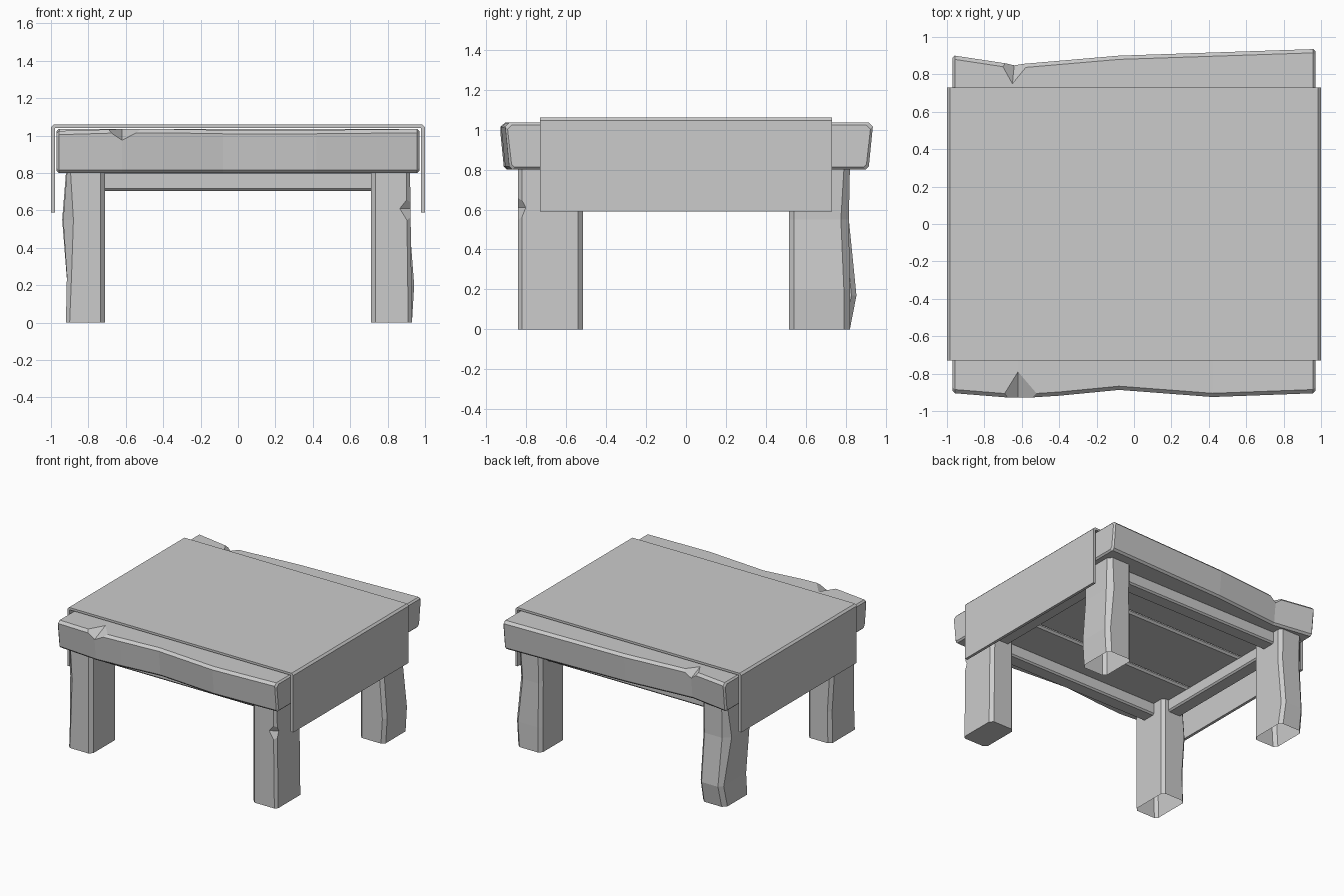
import bpy, bmesh
from mathutils import Vector

if "Cube" in bpy.data.objects:
    bpy.data.objects.remove(bpy.data.objects["Cube"])


def make(name, bm):
    bmesh.ops.recalc_face_normals(bm, faces=bm.faces)
    me = bpy.data.meshes.new(name)
    bm.to_mesh(me)
    bm.free()
    ob = bpy.data.objects.new(name, me)
    bpy.context.collection.objects.link(ob)
    return ob


def loft(name, rings):
    """Skin a list of equal-length point rings, with capped ends."""
    bm = bmesh.new()
    rows = [[bm.verts.new(p) for p in r] for r in rings]
    n = len(rows[0])
    for a, b in zip(rows, rows[1:]):
        for i in range(n):
            bm.faces.new((a[i], a[(i + 1) % n], b[(i + 1) % n], b[i]))
    bm.faces.new(rows[0])
    bm.faces.new(rows[-1])
    return make(name, bm)


def chamfered(a0, a1, b0, b1, c, k):
    """Rectangle outline; corner (a1, b1) has its own chamfer k."""
    return [(a0 + c, b0), (a1 - c, b0), (a1, b0 + c), (a1, b1 - k),
            (a1 - k, b1), (a0 + c, b1), (a0, b1 - c), (a0, b0 + c)]


def chip(ob, deep_a, deep_b, left, right):
    """Cut a wedge whose inner crease runs from deep_a to deep_b."""
    pts = [Vector(p) for p in (deep_a, deep_b, left, right)]
    mid = (pts[0] + pts[1]) / 2
    bm = bmesh.new()
    v = [bm.verts.new(mid + (p - mid) * 1.5) for p in pts]
    for f in ((0, 1, 2), (0, 1, 3), (0, 2, 3), (1, 2, 3)):
        bm.faces.new([v[i] for i in f])
    cutter = make(ob.name + "_chip_cutter", bm)
    cutter.hide_render = True
    cutter.hide_viewport = True
    cutter.display_type = 'WIRE'
    m = ob.modifiers.new("chip", 'BOOLEAN')
    m.operation = 'DIFFERENCE'
    m.solver = 'EXACT'
    m.object = cutter


def box(name, x0, x1, y0, y1, z0, z1, bevel=0.012):
    bm = bmesh.new()
    bmesh.ops.create_cube(bm, size=1)
    for v in bm.verts:
        v.co = ((x0 + x1) / 2 + v.co.x * (x1 - x0),
                (y0 + y1) / 2 + v.co.y * (y1 - y0),
                (z0 + z1) / 2 + v.co.z * (z1 - z0))
    bmesh.ops.bevel(bm, geom=bm.edges[:], offset=bevel, segments=1, affect='EDGES')
    return make(name, bm)


# Outer planks: stations are (x, outer edge y, top z)
def plank(name, side, stations, inner):
    rings = []
    last = len(stations) - 1
    for i, (x, edge, top) in enumerate(stations):
        s = 0.012 if i in (0, last) else 0
        out = chamfered(inner + s, edge - s, 0.80 + s, top - s, 0.015, 0.02)
        # the lower edge leans slightly inward
        rings.append([(x, side * (y - (0.02 if y > 0.6 and z < 0.9 else 0)), z)
                      for y, z in out])
    return loft(name, rings)


front = plank("front_plank", -1, [
    (-0.97, 0.905, 1.025), (-0.958, 0.905, 1.025), (-0.62, 0.932, 1.035),
    (-0.40, 0.918, 1.035), (-0.08, 0.887, 1.03), (0.42, 0.925, 1.03),
    (0.958, 0.905, 1.035), (0.97, 0.905, 1.035)], 0.30)
chip(front, (-0.62, -0.79, 1.035), (-0.62, -0.93, 0.975),
     (-0.71, -0.93, 1.035), (-0.50, -0.93, 1.035))

back = plank("back_plank", 1, [
    (-0.97, 0.90, 1.035), (-0.958, 0.90, 1.035), (-0.64, 0.852, 1.03),
    (-0.08, 0.90, 1.03), (0.958, 0.935, 1.035), (0.97, 0.935, 1.035)], 0.30)
chip(back, (-0.65, 0.75, 1.03), (-0.64, 0.855, 0.97),
     (-0.71, 0.86, 1.03), (-0.56, 0.86, 1.03))

# Middle plank hidden under the cloth
box("middle_plank", -0.97, 0.97, -0.285, 0.285, 0.80, 1.035, 0.015)


# Legs: stations are (z, outward x, outward y, outer corner chamfer)
def leg(name, sx, sy, stations):
    rings = [[(sx * x, sy * y, z) for x, y in
              chamfered(0.71, ox, 0.515, oy, 0.025, k)]
             for z, ox, oy, k in stations]
    return loft(name, rings)


leg("front_left_leg", -1, -1, [(0, 0.92, 0.84, 0.02), (0.25, 0.915, 0.84, 0.025),
                               (0.55, 0.935, 0.84, 0.055), (0.80, 0.915, 0.84, 0.02)])
right_leg = leg("front_right_leg", 1, -1, [(0, 0.93, 0.84, 0.02),
                                           (0.80, 0.92, 0.84, 0.02)])
chip(right_leg, (0.865, -0.84, 0.61), (0.925, -0.80, 0.61),
     (0.92, -0.84, 0.68), (0.92, -0.84, 0.52))
leg("back_left_leg", -1, 1, [(0, 0.92, 0.82, 0.03), (0.17, 0.91, 0.853, 0.03),
                             (0.55, 0.94, 0.815, 0.05), (0.80, 0.92, 0.82, 0.03)])
leg("back_right_leg", 1, 1, [(0, 0.93, 0.82, 0.03), (0.20, 0.942, 0.82, 0.03),
                             (0.55, 0.915, 0.815, 0.04), (0.80, 0.92, 0.82, 0.03)])

# Aprons between the legs
for sgn, a, b in ((-1, "front", "left"), (1, "back", "right")):
    y = sorted((sgn * 0.62, sgn * 0.74))
    box(a + "_apron", -0.74, 0.74, *y, 0.705, 0.81)
    x = sorted((sgn * 0.76, sgn * 0.88))
    box(b + "_apron", *x, -0.54, 0.54, 0.705, 0.81)

# Cloth: a thin channel draped over both sides
outer = [(-1, 0.59), (-1, 1.045), (-0.985, 1.06), (0.985, 1.06), (1, 1.045), (1, 0.59)]
inner = [(0.978, 0.59), (0.978, 1.042), (-0.978, 1.042), (-0.978, 0.59)]
loft("cloth", [[(x, y, z) for x, z in outer + inner] for y in (-0.73, 0.73)])

# Legs are open underneath
for ob in [o for o in bpy.data.objects if o.name.endswith("_leg")]:
    if ob.modifiers:
        continue
    bm = bmesh.new()
    bm.from_mesh(ob.data)
    low = [f for f in bm.faces if f.calc_center_median().z < 0.001]
    bmesh.ops.delete(bm, geom=low, context='FACES_ONLY')
    bm.to_mesh(ob.data)
    bm.free()
